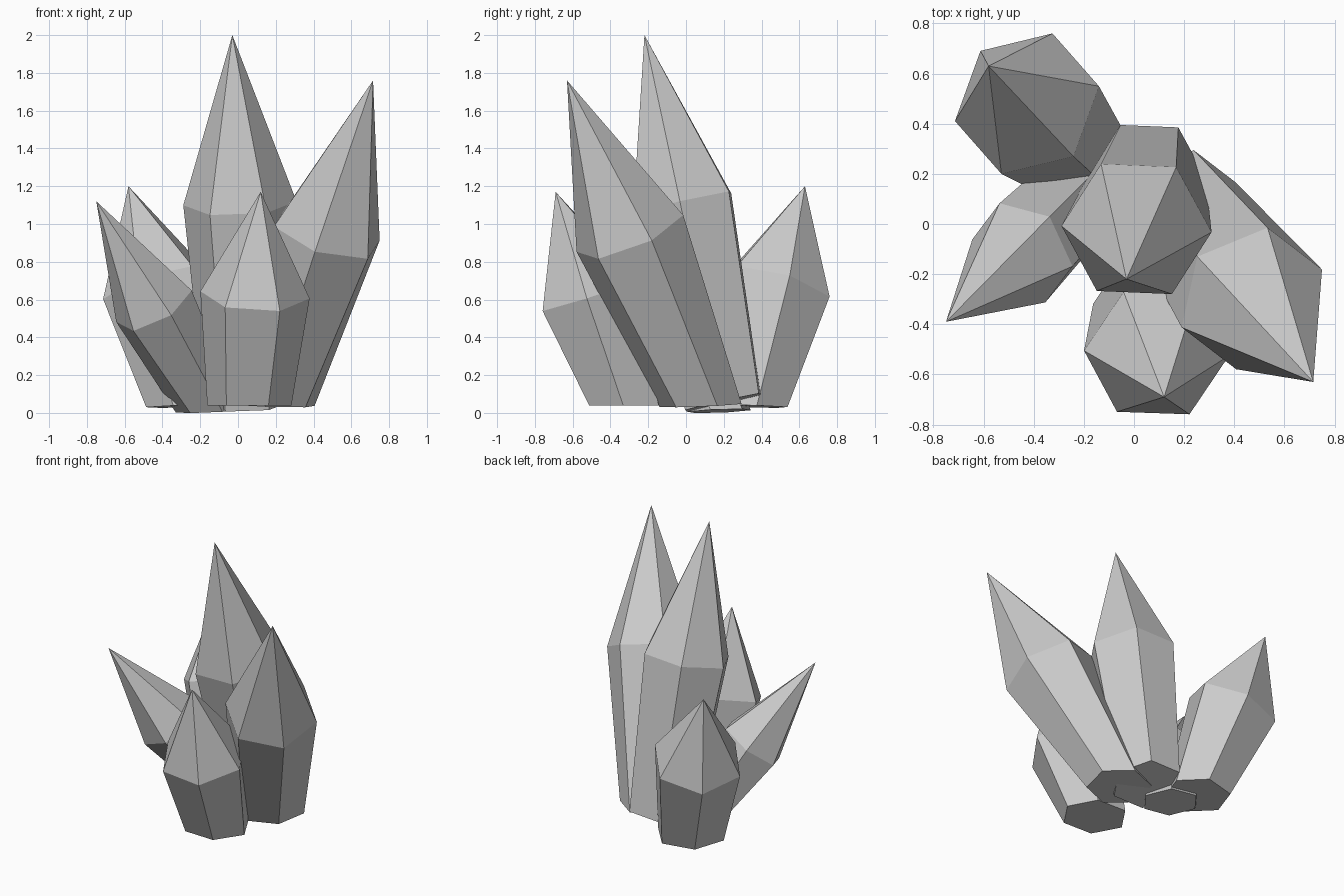
import bpy, bmesh, math
from mathutils import Vector, Matrix

if "Cube" in bpy.data.objects:
    bpy.data.objects.remove(bpy.data.objects["Cube"])


def crystal(name, apex, mid, base, radius, facing, taper=0.77, base_tilt=0.1):
    """Six-sided crystal: base ring, wider shoulder ring square to the axis, point."""
    apex, mid, base = Vector(apex), Vector(mid), Vector(base)
    axis = (apex - mid).normalized()
    spoke = Vector(facing)
    spoke = (spoke - axis * spoke.dot(axis)).normalized() * radius
    spokes = [Matrix.Rotation(math.radians(60 * i), 3, axis) @ spoke for i in range(6)]

    bm = bmesh.new()
    tip = bm.verts.new(apex)
    shoulder = [bm.verts.new(mid + s) for s in spokes]
    foot = [bm.verts.new(base + Vector((s.x, s.y, s.z * base_tilt)) * taper) for s in spokes]
    for i in range(6):
        j = (i + 1) % 6
        bm.faces.new((foot[i], foot[j], shoulder[j], shoulder[i]))
        bm.faces.new((shoulder[i], shoulder[j], tip))
    bm.faces.new(foot[::-1])
    bmesh.ops.recalc_face_normals(bm, faces=bm.faces)
    mesh = bpy.data.meshes.new(name)
    bm.to_mesh(mesh)
    bm.free()
    obj = bpy.data.objects.new(name, mesh)
    bpy.context.collection.objects.link(obj)
    return obj


# tall centre crystal
crystal("centre_crystal", (-0.03, -0.22, 2.0), (0.01, -0.02, 1.11),
        (0.055, 0.195, 0.055), 0.30, (0.30, -0.01, 0), base_tilt=1.0)
# large crystal leaning to the right
crystal("right_crystal", (0.715, -0.63, 1.76), (0.47, -0.297, 0.95),
        (0.19, 0.077, 0.04), 0.305, (0.28, 0.117, -0.04))
# small crystal at the front
crystal("front_crystal", (0.12, -0.69, 1.17), (0.09, -0.515, 0.625),
        (0.06, -0.325, 0.04), 0.29, (0.30, -0.015, -0.005), base_tilt=0.0)
# thin crystal leaning to the left
crystal("left_crystal", (-0.75, -0.39, 1.12), (-0.445, -0.115, 0.565),
        (-0.16, 0.175, 0.01), 0.223, (-0.09, 0.2, 0.045), taper=0.85)
# wide crystal at the back left
crystal("back_crystal", (-0.58, 0.63, 1.2), (-0.427, 0.48, 0.665),
        (-0.265, 0.322, 0.035), 0.302, (-0.285, -0.07, -0.065))
